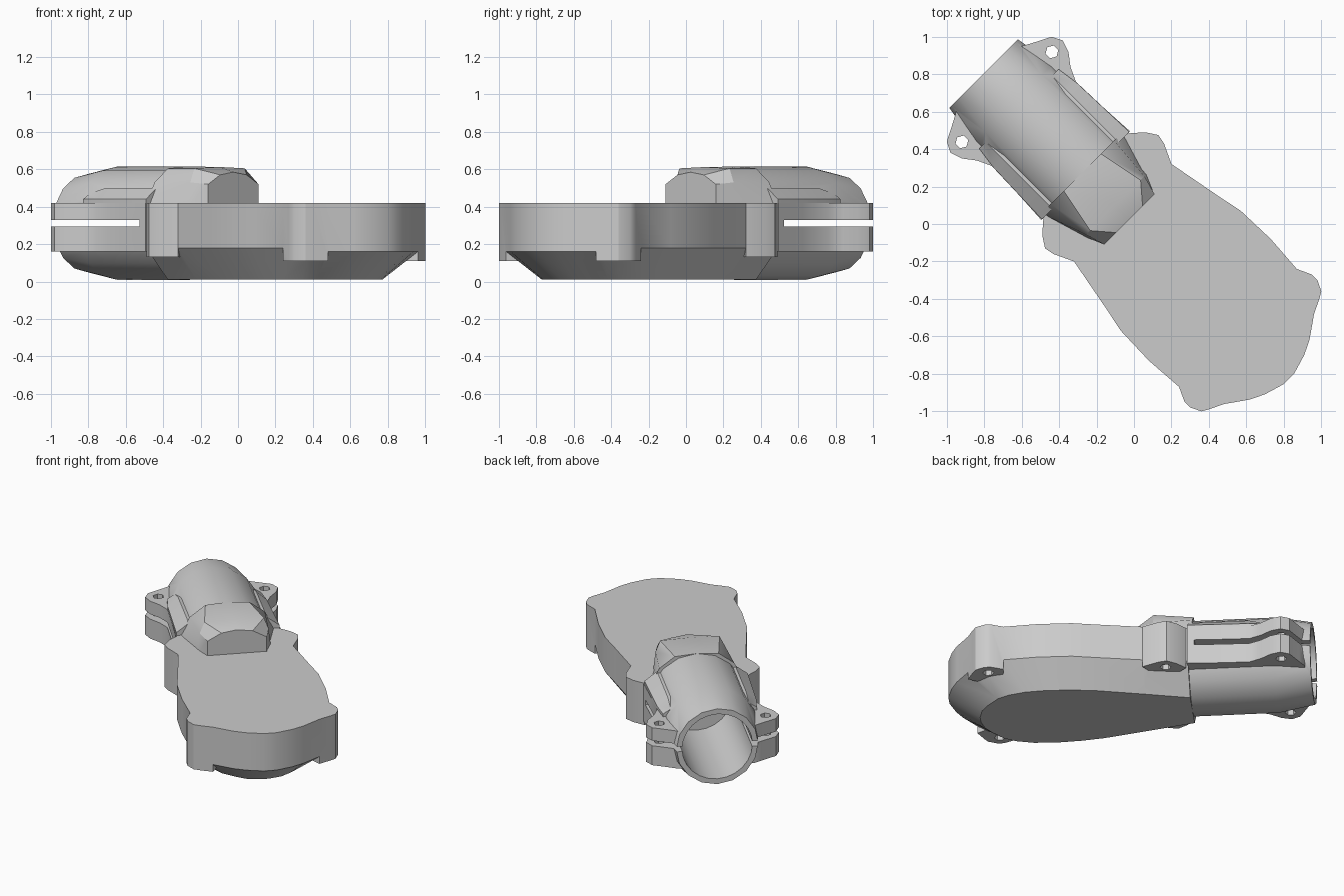
import bpy, bmesh, math
from mathutils import Matrix

cube = bpy.data.objects.get("Cube")
if cube:
    bpy.data.objects.remove(cube, do_unlink=True)

grey = bpy.data.materials.new("plain grey")
grey.use_nodes = True
grey.diffuse_color = (0.6, 0.6, 0.6, 1)
grey.node_tree.nodes["Principled BSDF"].inputs["Base Color"].default_value = (0.6, 0.6, 0.6, 1)

# Parts are drawn along x, then turned onto the diagonal
TURN = Matrix.Rotation(-math.pi / 4, 4, 'Z')
AXIS_Z = 0.312


def loft(name, rings):
    """Solid through rings of equal point count, capped at both ends."""
    bm = bmesh.new()
    loops = [[bm.verts.new(p) for p in ring] for ring in rings]
    n = len(loops[0])
    for a, b in zip(loops, loops[1:]):
        for i in range(n):
            j = (i + 1) % n
            bm.faces.new((a[i], a[j], b[j], b[i]))
    bm.faces.new(loops[0])
    bm.faces.new(loops[-1][::-1])
    bmesh.ops.recalc_face_normals(bm, faces=bm.faces)
    bm.transform(TURN)
    me = bpy.data.meshes.new(name)
    bm.to_mesh(me)
    bm.free()
    me.materials.append(grey)
    ob = bpy.data.objects.new(name, me)
    bpy.context.collection.objects.link(ob)
    return ob


def mirrored(half):
    return half + [(x, -y) for x, y in reversed(half)]


def prism(name, outline, z0, z1):
    return loft(name, [[(x, y, z) for x, y in outline] for z in (z0, z1)])


def post(name, x, y, r, z0, z1, sides=6):
    ring = [(x + r * math.cos(math.tau * i / sides), y + r * math.sin(math.tau * i / sides))
            for i in range(sides)]
    return prism(name, ring, z0, z1)


def tube_ring(x, r, sides=16):
    return [(x, r * math.sin(math.tau * i / sides), AXIS_Z + r * math.cos(math.tau * i / sides))
            for i in range(sides)]


def combine(target, tool, operation):
    mod = target.modifiers.new(operation.lower(), 'BOOLEAN')
    mod.operation, mod.object, mod.solver = operation, tool, 'EXACT'
    bpy.ops.object.select_all(action='DESELECT')
    bpy.context.view_layer.objects.active = target
    target.select_set(True)
    bpy.ops.object.modifier_apply(modifier=mod.name)
    bpy.data.objects.remove(tool, do_unlink=True)


# Main body: upright wall with a hull tapering to a flat base
wall = mirrored([(1.17, 0.04), (1.138, 0.148), (1.1, 0.226), (1.02, 0.34), (0.94, 0.4),
                 (0.785, 0.445), (0.573, 0.46), (0.354, 0.453), (0.212, 0.424),
                 (-0.085, 0.368), (-0.37, 0.325)])
base = mirrored([(0.97, 0.03), (0.95, 0.11), (0.91, 0.17), (0.84, 0.25), (0.77, 0.29),
                 (0.66, 0.32), (0.52, 0.33), (0.354, 0.32), (0.212, 0.3),
                 (-0.085, 0.23), (-0.37, 0.16)])
body = loft("main_body", [
    [(x, y, 0.42) for x, y in wall],
    [(x, y, 0.16 if x > 0.9 else 0.18) for x, y in wall],
    [(x, y, 0.01) for x, y in base]])

# Screw lugs at both ends of the body
tail_lug = [(1.02, 0.34), (0.983, 0.417), (0.962, 0.453), (0.905, 0.481),
            (0.863, 0.481), (0.785, 0.445), (0.8, 0.34), (0.95, 0.3)]
neck_lug = [(-0.085, 0.368), (-0.19, 0.417), (-0.244, 0.428), (-0.304, 0.389),
            (-0.357, 0.329), (-0.3, 0.27), (-0.15, 0.27)]
for side in (1, -1):
    for lug, z0, hole in ((tail_lug, 0.11, (0.885, 0.41)), (neck_lug, 0.13, (-0.23, 0.35))):
        combine(body, prism("lug", [(x, y * side) for x, y in lug], z0, 0.42), 'UNION')
        combine(body, post("lug_hole", hole[0], hole[1] * side, 0.035, 0, 0.22), 'DIFFERENCE')

# Raised cover where the tube runs into the body
cover_sections = [
    (-0.39, [(0, 0.615), (0.14, 0.605), (0.24, 0.53), (0.31, 0.4)]),
    (-0.14, [(0, 0.612), (0.19, 0.605), (0.22, 0.53), (0.235, 0.4)]),
    (-0.035, [(0, 0.585), (0.1, 0.57), (0.19, 0.52), (0.19, 0.4)])]
cover = loft("tube_end_cover", [
    [(x, y, z) for y, z in half] + [(x, -y, z) for y, z in reversed(half[1:])]
    for x, half in cover_sections])

# Clamp tube with side wings and ears
clamp = loft("clamp_tube", [tube_ring(x, r) for x, r in
                            ((-1.136, 0.262), (-0.91, 0.303), (-0.365, 0.303))])
wing = mirrored([(-0.365, 0.335), (-0.55, 0.325), (-0.757, 0.318), (-0.834, 0.354),
                 (-0.898, 0.403), (-0.962, 0.424), (-1.018, 0.396), (-1.047, 0.339),
                 (-1.071, 0.293), (-1.1, 0.24)])
combine(clamp, prism("wings", wing, 0.16, 0.42), 'UNION')

# Sloping webs between each wing and the tube
for side in (1, -1):
    web = loft("web", [[(x, side * 0.2, 0.4), (x, side * w, 0.4), (x, side * w, 0.44),
                        (x, side * 0.25, h), (x, side * 0.2, h)]
                       for x, w, h in ((-0.87, 0.3, 0.47), (-0.75, 0.317, 0.5),
                                       (-0.365, 0.33, 0.5))])
    combine(clamp, web, 'UNION')

# Bore, clamping slit and bolt holes
combine(clamp, loft("bore", [tube_ring(x, 0.225, 24) for x in (-1.3, -0.4)]), 'DIFFERENCE')
slit = mirrored([(-1.3, 0.6), (-0.41, 0.6)])
combine(clamp, prism("slit", slit, 0.295, 0.33), 'DIFFERENCE')
for side in (1, -1):
    combine(clamp, post("bolt_hole", -0.96, 0.34 * side, 0.035, 0, 0.6), 'DIFFERENCE')

# Soft shading with crisp edges
bpy.ops.object.select_all(action='DESELECT')
for ob in (body, cover, clamp):
    ob.select_set(True)
bpy.context.view_layer.objects.active = body
bpy.ops.object.shade_smooth_by_angle(angle=math.radians(30))
